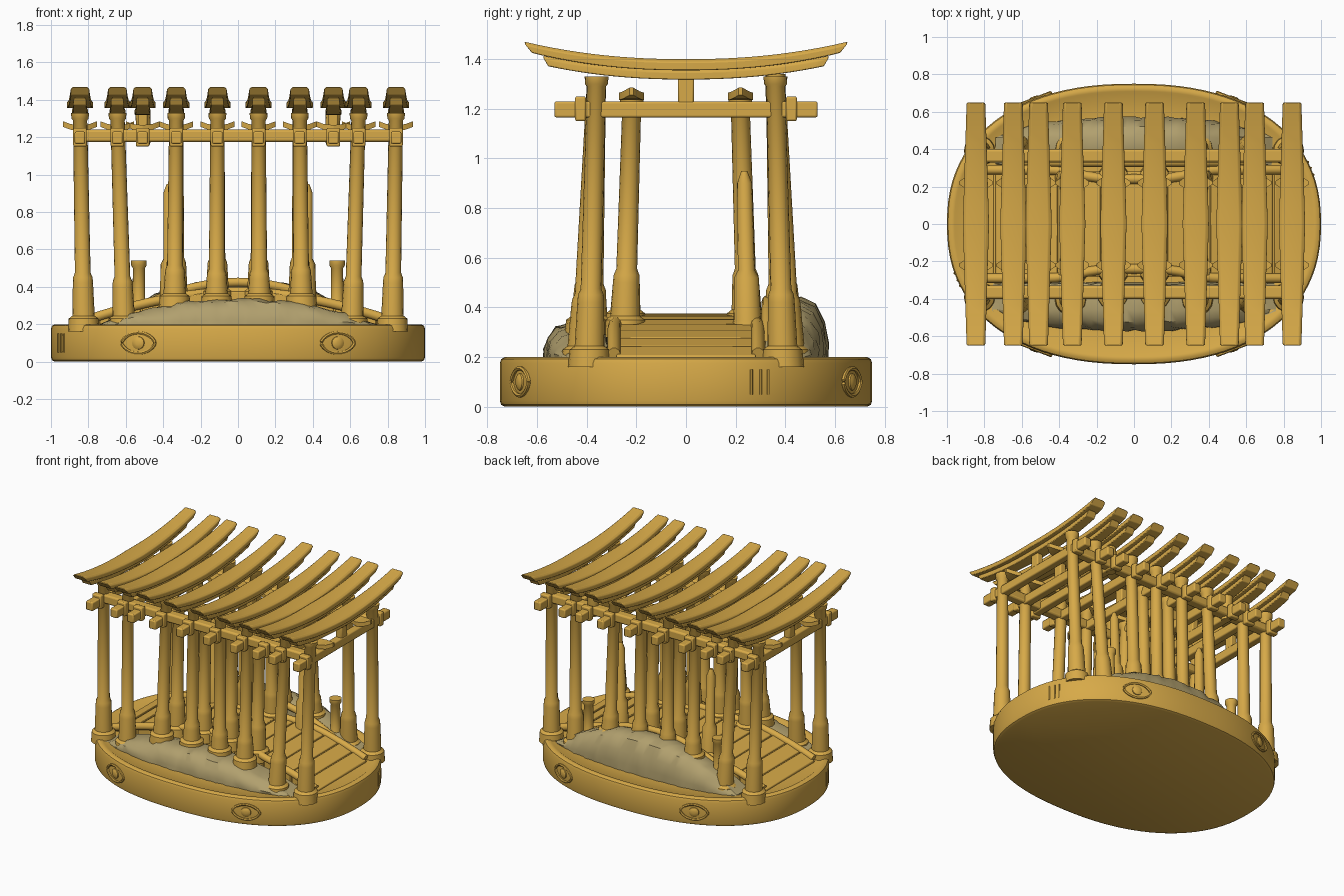
import bpy, bmesh, math, random
from mathutils import Vector

if "Cube" in bpy.data.objects:
    bpy.data.objects.remove(bpy.data.objects["Cube"])

random.seed(4)

def material(name, rgb):
    m = bpy.data.materials.new(name)
    m.diffuse_color = (*rgb, 1)
    m.use_nodes = True
    m.node_tree.nodes["Principled BSDF"].inputs["Base Color"].default_value = m.diffuse_color
    return m

GOLD = material("warm gold", (0.68, 0.40, 0.065))
STONE = material("khaki stone", (0.44, 0.35, 0.155))

def finish(name, bm, mat=GOLD, bevel=0):
    bmesh.ops.recalc_face_normals(bm, faces=bm.faces)
    me = bpy.data.meshes.new(name)
    bm.to_mesh(me)
    bm.free()
    ob = bpy.data.objects.new(name, me)
    bpy.context.collection.objects.link(ob)
    me.materials.append(mat)
    if bevel:
        mod = ob.modifiers.new("soft edges", 'BEVEL')
        mod.width, mod.segments = bevel, 2
    bpy.context.view_layer.objects.active = ob
    ob.select_set(True)
    bpy.ops.object.shade_smooth_by_angle(angle=math.radians(40))
    ob.select_set(False)
    return ob

def loft(name, rings, mat=GOLD, bevel=0):
    """Skin closed rings of points and cap both ends."""
    bm = bmesh.new()
    vs = [[bm.verts.new(p) for p in r] for r in rings]
    n = len(vs[0])
    for a, b in zip(vs, vs[1:]):
        for i in range(n):
            bm.faces.new((a[i], a[(i + 1) % n], b[(i + 1) % n], b[i]))
    bm.faces.new(vs[0][::-1])
    bm.faces.new(vs[-1])
    return finish(name, bm, mat, bevel)

def box(name, x, y, z, bevel=0.008):
    ring = lambda h: [(x[0], y[0], h), (x[1], y[0], h), (x[1], y[1], h), (x[0], y[1], h)]
    return loft(name, [ring(z[0]), ring(z[1])], GOLD, bevel)

def post(name, bottom, top, profile):
    """Round leaning post; profile is (height, radius)."""
    a, b = Vector(bottom), Vector(top)
    rings = []
    for z, r in profile:
        c = a.lerp(b, (z - a.z) / (b.z - a.z))
        rings.append([(c.x + r * math.cos(t * math.tau / 16), c.y + r * math.sin(t * math.tau / 16), z)
                      for t in range(16)])
    return loft(name, rings)

def tube(name, pts, r, n=10):
    rings = []
    for i, p in enumerate(pts):
        d = (Vector(pts[min(i + 1, len(pts) - 1)]) - Vector(pts[max(i - 1, 0)])).normalized()
        u = d.cross(Vector((0, 0, 1))).normalized()
        v = u.cross(d)
        rings.append([Vector(p) + r * (math.cos(k * math.tau / n) * u + math.sin(k * math.tau / n) * v)
                      for k in range(n)])
    return loft(name, rings)

# Base: rounded oval slab with a shallow rim
def outline(t, inset=0):
    c, s = math.cos(t), math.sin(t)
    f = lambda v: math.copysign(abs(v) ** (2 / 2.3), v)
    return Vector(((1 - inset) * f(c), (0.75 - inset) * f(s), 0))

base_rings = []
for inset, z in [(0.02, 0), (0.005, 0.008), (0, 0.025), (0, 0.175), (0.006, 0.192), (0.02, 0.2),
                 (0.04, 0.2), (0.05, 0.193), (0.2, 0.193)]:
    base_rings.append([outline(i * math.tau / 96, inset) + Vector((0, 0, z)) for i in range(96)])
loft("base", base_rings)

# Carved eyes and notches on the base rim
def on_rim(x, y):
    t = min((i * math.tau / 720 for i in range(720)),
            key=lambda a: (outline(a) - Vector((x, y, 0))).length)
    p = outline(t)
    d = (outline(t + 0.02) - outline(t - 0.02)).normalized()
    return p, d, Vector((d.y, -d.x, 0))

for sx in (-1, 1):
    for sy in (-1, 1):
        p, d, nrm = on_rim(0.53 * sx, 0.66 * sy)
        up = Vector((0, 0, 1))
        lid = []
        for i in range(33):
            a = i * math.tau / 32
            h = 0.055 * math.copysign(abs(math.sin(a)) ** 1.3, math.sin(a))
            lid.append(p + d * (0.095 * math.cos(a)) + up * (0.1 + h) + nrm * 0.001)
        tube("eye_lid", lid, 0.009, 6)
        dome = []
        for r, o in [(0.036, -0.01), (0.034, 0.006), (0.022, 0.013), (0.008, 0.015)]:
            dome.append([p + nrm * o + d * (r * math.cos(k * math.tau / 16)) +
                         up * (0.1 + r * math.sin(k * math.tau / 16)) for k in range(16)])
        loft("eye_ball", dome)
for sx, sy in ((1, 1), (-1, -1)):
    for k in (-1, 0, 1):
        p, d, nrm = on_rim(0.95 * sx, (0.3 + 0.04 * k) * sy)
        tube("rim_notch", [p + Vector((0, 0, 0.05)), p + Vector((0.001, 0, 0.15))], 0.006, 6)

# Arched plank deck with side stringers
def deck_z(x):
    return 0.2 + 0.17 * max(0, 1 - (abs(x) / 0.86) ** 1.8)

N = 15
for i in range(N):
    x0, x1 = -0.86 + 1.72 * i / N, -0.86 + 1.72 * (i + 1) / N
    za, zb = deck_z(x0), deck_z(x1)
    g = 0.006
    prof = [(x0 + g, 0.15), (x1 - g, 0.15), (x1 - g, zb + 0.006), (x0 + g, za + 0.006)]
    loft("deck_plank", [[(x, y, z) for x, z in prof] for y in (-0.28, 0.28)], GOLD, 0.005)
arc = [-0.84 + 1.68 * i / 28 for i in range(29)]
loft("deck_core", [[(x, -0.27, 0.15), (x, 0.27, 0.15), (x, 0.27, deck_z(x) - 0.004),
                    (x, -0.27, deck_z(x) - 0.004)] for x in arc])
for s in (-1, 1):
    tube("deck_stringer", [(x, s * (0.29 - 0.05 * math.exp(-(x / 0.32) ** 4)), deck_z(x) + 0.005)
                           for x in arc], 0.026)

# Stone mounds either side of the deck
def mound(name, s, peak, half):
    rings = []
    for i in range(41):
        u = -1 + 2 * i / 40
        h = (peak - 0.19) * max(0.03, 1 - abs(u) ** 2.2)
        edge = 0.57 - 0.11 * abs(u) ** 3
        ring = [(u * half, s * 0.31, 0.17)]
        for y, f in [(0.32, 0.85), (0.38, 0.97), (0.46, 1), (edge - 0.05, 0.9), (edge - 0.015, 0.6),
                     (edge, 0.25), (edge, -0.1)]:
            j = random.uniform(-0.006, 0.006)
            ring.append((u * half, s * (min(y, edge) + j), 0.19 + h * f + j))
        rings.append(ring)
    loft(name, rings, STONE)

mound("front_mound", -1, 0.335, 0.76)
mound("back_mound", 1, 0.44, 0.74)
# Gold coping along the inner crest of the back mound
tube("back_mound_coping", [(0.6 * u / 10, 0.33, 0.2 + 0.225 * (1 - 0.8 * abs(u / 10) ** 2))
                           for u in range(-10, 11)], 0.025)

# Gate roof beam: upswept cap over a thinner lintel
def sweep_beam(name, x, length, wide, narrow, drop, thick, slant):
    rings = []
    for i in range(25):
        u = -1 + i / 12
        w = (wide + (narrow - wide) * abs(u)) / 2
        zt = 1.40 + 0.07 * abs(u * length / 0.65) ** 2.2 - drop
        yt, yb = u * length, u * (length - slant)
        rings.append([(x - w, yb, zt - thick), (x + w, yb, zt - thick),
                      (x + w, yt, zt - 0.012), (x + w * 0.75, yt, zt),
                      (x - w * 0.75, yt, zt), (x - w, yt, zt - 0.012)])
    loft(name, rings, GOLD, 0.004)

def leg(name, x, y, xt, yt, ground, sleeve, top=1.33):
    post(name, (x, y, 0.19), (xt, yt, 1.33),
         [(ground - 0.05, 0.085), (ground + 0.02, 0.08), (ground + 0.035, 0.06), (sleeve - 0.03, 0.054),
          (sleeve, 0.052), (sleeve + 0.025, 0.042), (top - 0.04, 0.038), (top - 0.03, 0.046), (top, 0.048)])

# Gates: (beam x, leg foot x, foot y, sleeve top); None means fallen legs
gates = [(0.11, 0.115, 0.38, 0.47), (0.33, 0.34, 0.41, 0.49), (0.51, None, 0, 0),
         (0.645, 0.61, 0.42, 0.43), (0.845, 0.825, 0.39, 0.45)]
for s in (-1, 1):
    for bx, fx, fy, sleeve in gates:
        x = s * bx
        sweep_beam("roof_cap", x, 0.65, 0.14, 0.10, 0, 0.045, 0.03)
        sweep_beam("roof_lintel", x, 0.575, 0.085, 0.07, 0.04, 0.042, 0.02)
        box("centre_strut", (x - 0.025, x + 0.025), (-0.033, 0.033), (1.22, 1.34))
        box("tie_beam", (x - 0.028, x + 0.028), (-0.53, 0.53), (1.165, 1.23))
        for t in (-1, 1):
            box("tie_wedge", (x - 0.036, x + 0.036), (t * 0.425 - 0.022, t * 0.425 + 0.022), (1.15, 1.25))
            if fx:
                ground = 0.21 if bx > 0.5 else (0.33 if t < 0 else 0.36)
                leg("gate_leg", s * fx, t * fy, x, t * 0.36, ground, max(sleeve, ground + 0.1))
            # Small pointed brackets above the tie beam
            for k in (-1, 1):
                loft("bracket_point", [[(x + k * a, t * 0.22 - b, 1.235 + c), (x + k * a, t * 0.22 + b, 1.235 + c),
                                        (x + k * a, t * 0.22 + b, 1.265 + c), (x + k * a, t * 0.22 - b, 1.265 + c)]
                                       for a, b, c in ((0, 0.05, 0), (0.05, 0.035, 0.005), (0.09, 0.008, 0.02))])
    # Hanging and standing remains of the fallen legs
    post("hanging_leg", (s * 0.5, 0.36, 1.15), (s * 0.51, 0.36, 1.34), [(1.16, 0.03), (1.2, 0.038), (1.34, 0.04)])
    post("broken_stub", (s * 0.53, 0.38, 0.19), (s * 0.53, 0.38, 0.54),
         [(0.19, 0.08), (0.24, 0.06), (0.27, 0.035), (0.5, 0.032), (0.515, 0.042), (0.54, 0.042)])

# Inner posts standing on the deck, and two snapped ones at the back
for s in (-1, 1):
    for x, t in ((0.11, -1), (0.11, 1), (0.33, -1)):
        leg("inner_post", s * x, t * 0.25, s * x, t * 0.215, deck_z(x) - 0.01, 0.53, 1.24)
    post("snapped_post", (s * 0.36, 0.25, 0.2), (s * 0.37, 0.235, 0.95),
         [(0.3, 0.07), (0.35, 0.055), (0.52, 0.05), (0.55, 0.034), (0.9, 0.03), (0.95, 0.012)])

# Long rails joining all gates
for t in (-1, 1):
    box("long_rail", (-0.86, 0.86), (t * 0.365 - 0.035, t * 0.365 + 0.035), (1.175, 1.24), 0.012)
